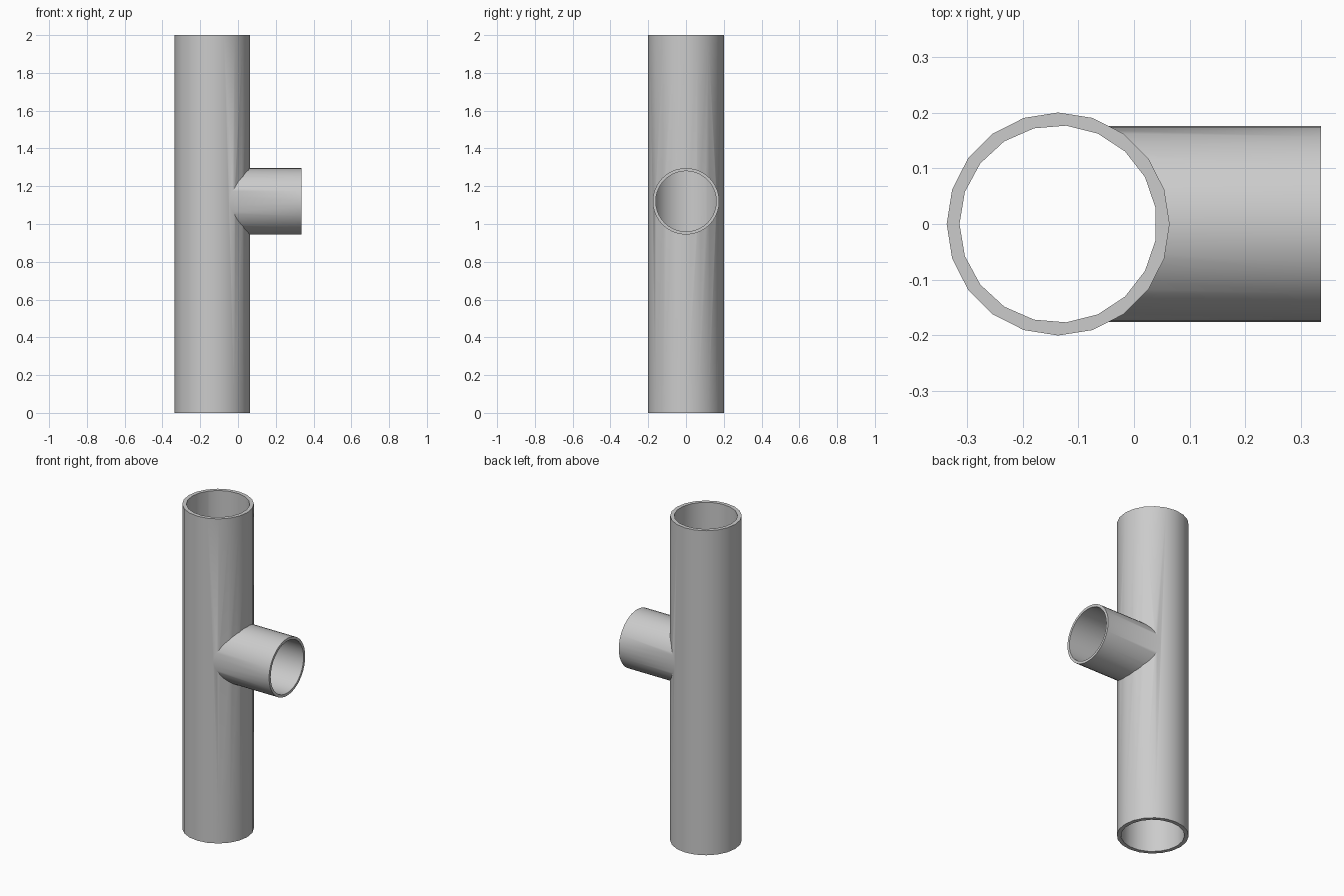
import bpy
import math

cube = bpy.data.objects.get("Cube")
if cube:
    bpy.data.objects.remove(cube, do_unlink=True)

AXIS_X = -0.136      # centre line of the main pipe
BRANCH_Z = 1.12      # centre line of the side branch
END_X = 0.335        # open end of the branch

grey = bpy.data.materials.new("pipe_grey")
grey.use_nodes = True
colour = (0.6, 0.6, 0.6, 1)
grey.diffuse_color = colour
grey.node_tree.nodes["Principled BSDF"].inputs["Base Color"].default_value = colour


def cylinder(name, sides, radius, length, location, rotation):
    bpy.ops.mesh.primitive_cylinder_add(vertices=sides, radius=radius, depth=length,
                                        location=location, rotation=rotation)
    obj = bpy.context.object
    obj.name = name
    obj.data.materials.append(grey)
    bpy.ops.object.transform_apply(location=True, rotation=True, scale=True)
    return obj


def upright(name, sides, radius, length, turn):
    return cylinder(name, sides, radius, length, (AXIS_X, 0, 1), (0, 0, turn))


def sideways(name, sides, radius, end):
    return cylinder(name, sides, radius, end - AXIS_X,
                    ((end + AXIS_X) / 2, 0, BRANCH_Z), (0, math.pi / 2, 0))


def combine(target, other, operation):
    mod = target.modifiers.new(operation.lower(), 'BOOLEAN')
    mod.operation = operation
    mod.solver = 'EXACT'
    mod.object = other
    bpy.context.view_layer.objects.active = target
    bpy.ops.object.modifier_apply(modifier=mod.name)
    bpy.data.objects.remove(other, do_unlink=True)


# Outer walls of the main pipe and the side branch
pipe = upright("pipe_tee", 20, 0.2, 2, 0)
combine(pipe, sideways("branch", 40, 0.176, END_X), 'UNION')

# Bores through both pipes
combine(pipe, upright("main_bore", 19, 0.177, 2.2, math.pi / 2), 'DIFFERENCE')
combine(pipe, sideways("branch_bore", 40, 0.16, END_X + 0.1), 'DIFFERENCE')

# Smooth walls with crisp rims and joint
bpy.ops.object.select_all(action='DESELECT')
pipe.select_set(True)
bpy.context.view_layer.objects.active = pipe
bpy.ops.object.shade_smooth_by_angle(angle=math.radians(30))
